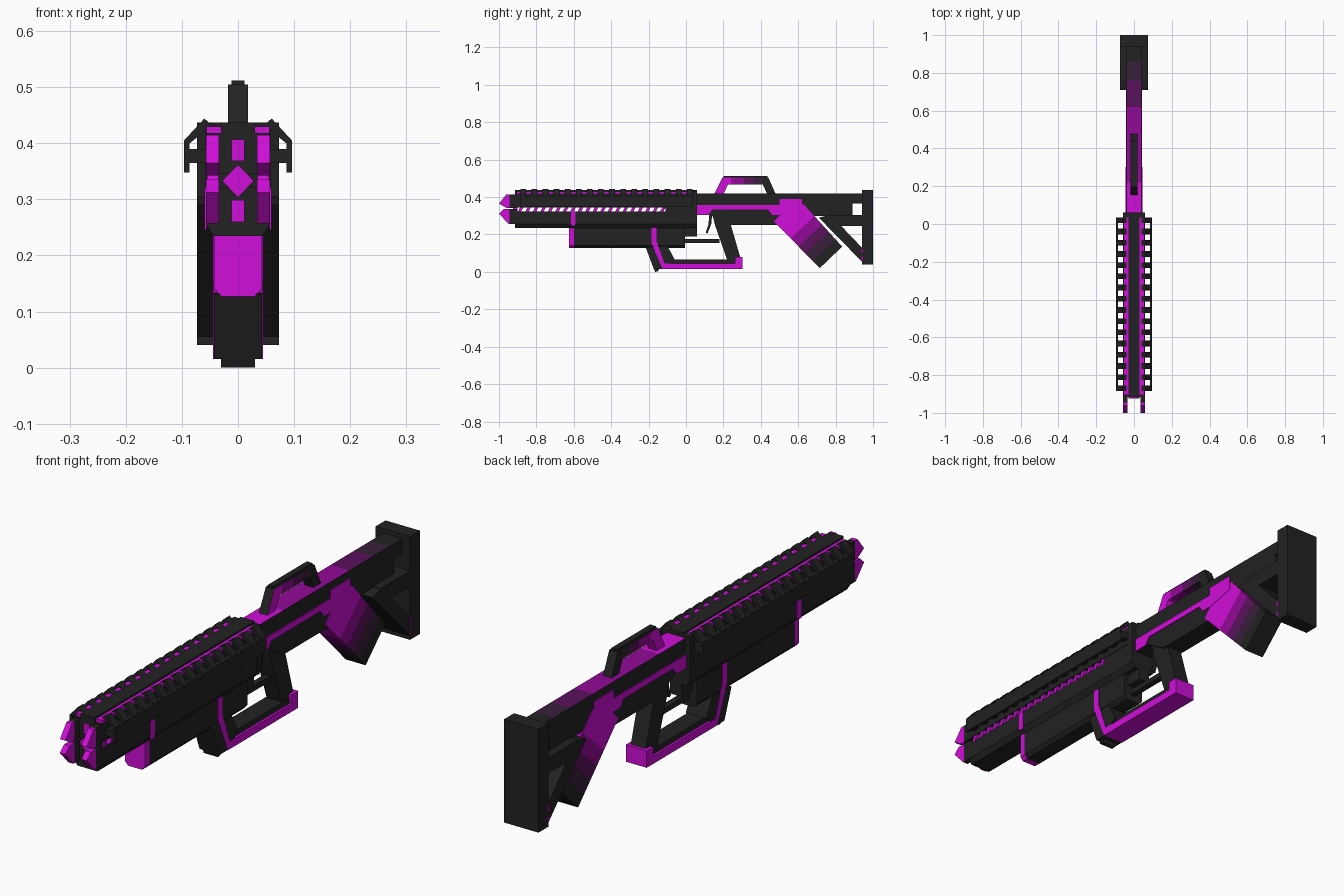
import bpy, bmesh
from mathutils import Vector

cube = bpy.data.objects.get("Cube")
if cube:
    bpy.data.objects.remove(cube, do_unlink=True)


def material(name, r, g, b):
    m = bpy.data.materials.new(name)
    m.use_nodes = True
    m.diffuse_color = (r, g, b, 1)
    m.node_tree.nodes["Principled BSDF"].inputs["Base Color"].default_value = (r, g, b, 1)
    return m


DARK = material("charcoal", .016, .016, .016)
PINK = material("magenta", .63, .0045, .69)
PURPLE = material("purple", .29, .003, .31)
PLUM = material("plum", .10, .006, .107)
DEEP = material("deep plum", .04, .014, .042)
FADE = [PINK, PURPLE, PLUM, DEEP, DARK]


def prism(name, outline, start, end, axis="x", mat=DARK, mirror=False):
    """Extrude an outline: (y, z) points along x, or (x, z) points along y."""
    bm = bmesh.new()
    for side in ((1, -1) if mirror else (1,)):
        if axis == "x":
            rings = [[bm.verts.new((side * d, a, b)) for a, b in outline] for d in (start, end)]
        else:
            rings = [[bm.verts.new((side * a, d, b)) for a, b in outline] for d in (start, end)]
        lo, hi = rings
        bm.faces.new(lo)
        bm.faces.new(hi[::-1])
        for i in range(len(lo)):
            j = (i + 1) % len(lo)
            bm.faces.new((lo[i], hi[i], hi[j], lo[j]))
    bmesh.ops.recalc_face_normals(bm, faces=bm.faces)
    me = bpy.data.meshes.new(name)
    bm.to_mesh(me)
    bm.free()
    me.materials.append(mat)
    ob = bpy.data.objects.new(name, me)
    bpy.context.collection.objects.link(ob)
    return ob


def slab(name, half, outline, mat=DARK):
    return prism(name, outline, -half, half, mat=mat)


def box(name, x, y, z, mat=DARK, mirror=False):
    rect = [(y[0], z[0]), (y[1], z[0]), (y[1], z[1]), (y[0], z[1])]
    return prism(name, rect, x[0], x[1], mat=mat, mirror=mirror)


def section(name, half_outline, y0, y1, mat=DARK):
    """Symmetric cross-section given by its +x half."""
    full = half_outline + [(-x, z) for x, z in reversed(half_outline)]
    return prism(name, full, y0, y1, "y", mat)


def bands(ob, direction, cuts, mats, keep=lambda n: True):
    """Cut the part across a direction and colour the bands in order."""
    d = Vector(direction).normalized()
    bm = bmesh.new()
    bm.from_mesh(ob.data)
    for c in cuts:
        bmesh.ops.bisect_plane(bm, geom=bm.verts[:] + bm.edges[:] + bm.faces[:],
                               plane_co=d * c, plane_no=d)
    ob.data.materials.clear()
    for m in mats:
        ob.data.materials.append(m)
    bm.normal_update()
    for f in bm.faces:
        level = sum(f.calc_center_median().dot(d) > c for c in cuts)
        f.material_index = level if keep(f.normal) else len(mats) - 1
    bm.to_mesh(ob.data)
    bm.free()


FRONT, BACK = -.915, .06

# Barrel housing, upper and lower halves with an open slot between
section("upper_housing", [(.057, .345), (.057, .418), (.03, .418), (.03, .437)], FRONT, BACK)
section("lower_housing", [(.043, .235), (.057, .255), (.057, .322)], FRONT, BACK)
box("slot_rear_block", (-.055, .055), (-.11, BACK), (.31, .36))
box("rear_collar", (-.058, .058), (.035, BACK), (.26, .43))
box("glow_strip", (.03, .056), (FRONT + .01, .035), (.415, .43), PINK, True)

# Wedge-tipped barrels
for label, tip in (("upper", [(-.9, .415), (-.96, .415), (-1, .365), (-.96, .342), (-.9, .342)]),
                   ("lower", [(-.9, .335), (-.975, .335), (-1, .312), (-.95, .257), (-.9, .257)])):
    ob = prism(label + "_barrel_tips", tip, .034, .057, mirror=True)
    bands(ob, (0, 1, 0), [-.945], [PINK, DARK])

# Muzzle plates and diamond
box("upper_muzzle_plate", (-.012, .012), (-.92, FRONT), (.368, .407), PINK)
box("lower_muzzle_plate", (-.012, .012), (-.92, FRONT), (.26, .299), PINK)
section("muzzle_diamond", [(0, .303), (.028, .333), (0, .362)], -.925, -.9, PINK)

# Slanted teeth in the slot
for i in range(20):
    y = -.9 + i * .04
    prism("slot_tooth", [(y, .32), (y + .018, .32), (y + .032, .347), (y + .014, .347)],
          .035, .055, mat=PINK, mirror=True)

# Side rails carried on a row of bent rungs
box("side_rail", (.086, .096), (-.885, .035), (.348, .402), mirror=True)
arm = [(.03, .425), (.052, .437), (.06, .444), (.096, .405), (.096, .39), (.086, .39),
       (.086, .40), (.055, .425)]
for i in range(16):
    y = -.885 + i * .0593
    prism("rail_rung", arm, y, y + .03, "y", mirror=True)
    box("rung_brace", (.05, .09), (y, y + .028), (.365, .39), mirror=True)

# Under-barrel box with coloured front cap and side strips
under = [(.03, .127), (.043, .142), (.043, .24)]
section("under_box", under, -.6, -.005)
section("under_box_cap", under, -.625, -.6, PINK)
box("housing_strip", (.056, .0595), (-.615, -.59), (.245, .322), PINK, True)
box("link_rod", (-.012, .012), (-.01, .18), (.155, .176))
box("under_box_tail", (-.025, .025), (-.005, BACK), (.19, .24))

# Fore foot and hand guard
slab("fore_foot", .043, [(-.215, .13), (-.172, .015), (-.125, .015), (-.06, .065), (-.10, .14)])
slab("foot_toe", .03, [(-.2, .09), (-.165, 0), (-.15, .003), (-.12, .06)])
slab("guard_bar", .036, [(-.13, .03), (.28, .03), (.28, .066), (-.08, .066)])
slab("guard_band", .0445, [(-.185, .25), (-.158, .25), (-.158, .165), (-.115, .045), (.262, .045),
                           (.262, .08), (.302, .08), (.302, .015), (-.125, .015), (-.185, .155)], PINK)

# Grip and trigger
slab("grip", .032, [(.14, .31), (.155, .25), (.225, .05), (.298, .05), (.24, .25), (.25, .31)])
slab("trigger", .01, [(.125, .31), (.14, .31), (.135, .255), (.115, .205), (.105, .21), (.12, .255)])

# Receiver and stock beam, fading along its top
beam = slab("receiver", .04, [(BACK, .42), (.95, .42), (.95, .365), (.89, .365), (.89, .30),
                              (.58, .30), (.52, .25), (.22, .25), (.13, .305), (BACK, .305)])
bands(beam, (0, 1, 0), [.22, .62, .76, .86], FADE, lambda n: n.z > .9)
slab("receiver_side_band", .0435, [(BACK, .357), (.5, .357), (.5, .39), (.62, .39), (.62, .33),
                                   (.5, .305), (.46, .305), (.44, .333), (.14, .333),
                                   (.12, .305), (BACK, .305)], PINK)

# Sight bridge
bridge = slab("sight_bridge", .018, [(.15, .415), (.195, .505), (.44, .505), (.48, .415),
                                     (.435, .415), (.41, .468), (.225, .468), (.20, .415)])
bands(bridge, (0, 1, 0), [.24, .31, .36, .41], FADE, lambda n: abs(n.z) < .9 and abs(n.y) < .3 or n.z < 0)
box("bridge_cap", (-.012, .012), (.2, .435), (.5, .512))

# Slanted magazine, fading toward its end
mag = slab("magazine", .042, [(.47, .27), (.56, .36), (.63, .36), (.835, .135), (.715, .02)])
bands(mag, (0, .68, -.73), [.25, .31, .365, .42], FADE)

# Butt and its triangular brace
box("butt", (-.073, .073), (.94, 1), (.04, .437))
box("brace_bar", (-.073, .073), (.76, .95), (.245, .305))
slab("brace_strut", .073, [(.71, .29), (.77, .305), (.83, .245), (.945, .125), (.96, .04), (.945, .05)])
for z in (.06, .10):
    box("butt_stripe", (.042, .0735), (.935, .945), (z, z + .022), PURPLE, True)
